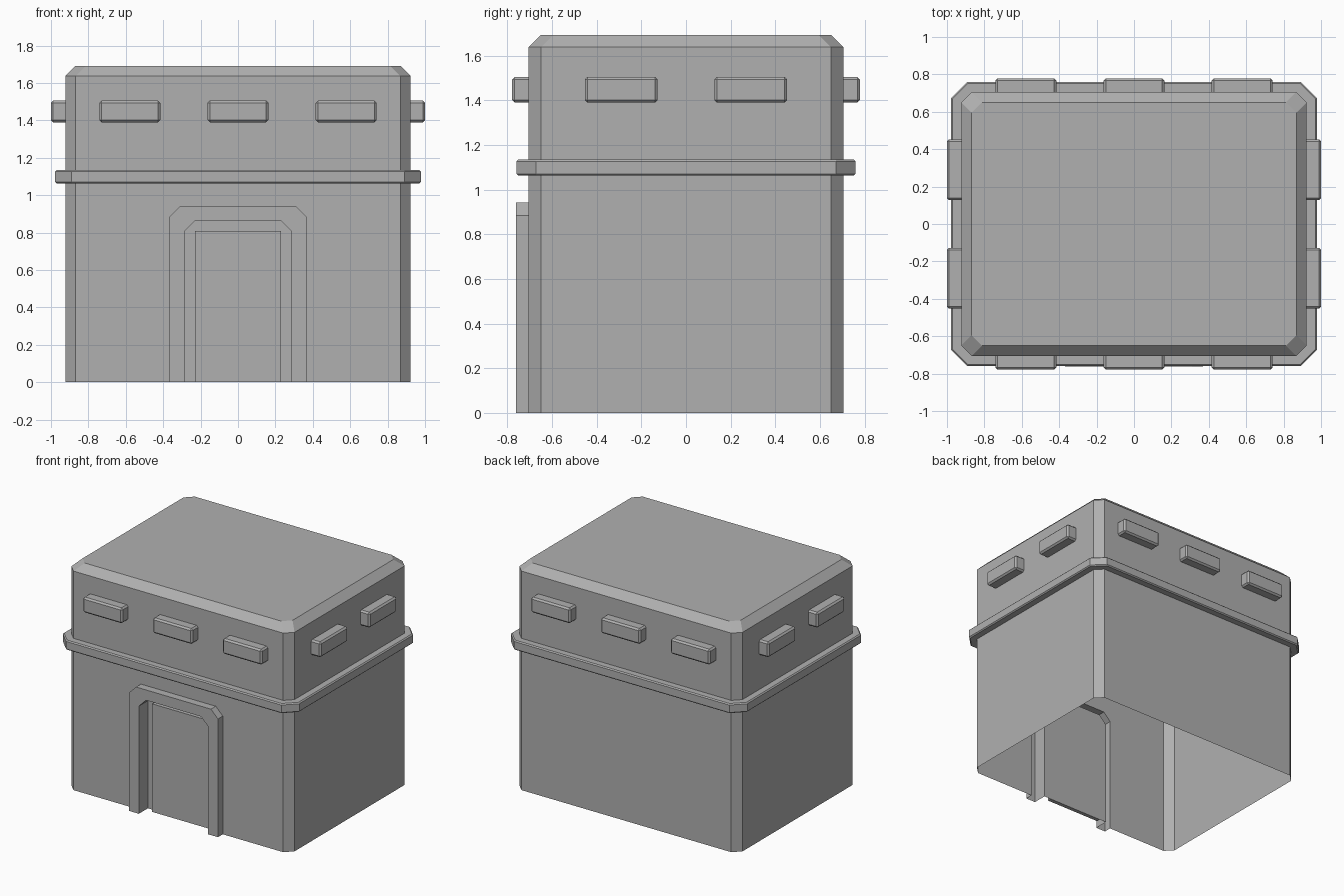
import bpy, bmesh
from math import sqrt

if "Cube" in bpy.data.objects:
    bpy.data.objects.remove(bpy.data.objects["Cube"])

HX, HY, C = 0.923, 0.705, 0.055     # half sizes of the walls and corner chamfer
FRAME_Y, RECESS_Y = -0.762, -0.655   # front of door frame, back of door recess

grey = bpy.data.materials.new("dark_grey")
grey.diffuse_color = (0.434, 0.434, 0.434, 1)
grey.use_nodes = True
grey.node_tree.nodes["Principled BSDF"].inputs["Base Color"].default_value = grey.diffuse_color


def finish(name, bm):
    bmesh.ops.remove_doubles(bm, verts=bm.verts[:], dist=1e-5)
    bmesh.ops.recalc_face_normals(bm, faces=bm.faces[:])
    me = bpy.data.meshes.new(name)
    bm.to_mesh(me)
    bm.free()
    me.materials.append(grey)
    ob = bpy.data.objects.new(name, me)
    bpy.context.collection.objects.link(ob)
    return ob


def octagon(bm, off, z, c=None):
    """Chamfered rectangle ring, offset outwards; edge 0 is the front."""
    x, y = HX + off, HY + off
    if c is None:
        c = C + off * (2 - sqrt(2))
    pts = [(-x + c, -y), (x - c, -y), (x, -y + c), (x, y - c),
           (x - c, y), (-x + c, y), (-x, y - c), (-x, -y + c)]
    return [bm.verts.new((px, py, z)) for px, py in pts]


def bridge(bm, a, b, closed=True, skip=()):
    n = len(a)
    for i in range(n if closed else n - 1):
        if i not in skip:
            j = (i + 1) % n
            bm.faces.new((a[i], a[j], b[j], b[i]))


def arch(bm, x, top, c, y):
    """Open door outline with clipped upper corners."""
    pts = [(-x, 0), (-x, top - c), (-x + c, top), (x - c, top), (x, top - c), (x, 0)]
    return [bm.verts.new((px, y, pz)) for px, pz in pts]


# Walls, belt ledge and roof as one shell, open underneath
bm = bmesh.new()
profile = [(0, 0), (0, 1.063), (0.047, 1.063), (0.055, 1.071), (0.055, 1.127),
           (0.047, 1.135), (0, 1.135), (0, 1.638)]
rings = [octagon(bm, off, z) for off, z in profile]
rings.append(octagon(bm, -0.055, 1.692, C))
for i in range(len(rings) - 1):
    bridge(bm, rings[i], rings[i + 1], skip=(0,) if i == 0 else ())
bm.faces.new(rings[-1])

# Front wall around the doorway, raised frame and recess
wall = arch(bm, 0.368, 0.942, 0.058, -HY)
outer = arch(bm, 0.368, 0.942, 0.058, FRAME_Y)
inner = arch(bm, 0.287, 0.865, 0.06, FRAME_Y)
back = arch(bm, 0.287, 0.865, 0.06, RECESS_Y)
bm.faces.new([rings[0][0]] + wall + [rings[0][1], rings[1][1], rings[1][0]])
bridge(bm, wall, outer, closed=False)
bridge(bm, outer, inner, closed=False)
bridge(bm, inner, back, closed=False)
bm.faces.new(back)
finish("building_shell", bm)


def box(name, lo, hi, open_axis=None, open_sign=0, bevel=0.0):
    """Box between two corners, with one hidden side left out."""
    bm = bmesh.new()
    bmesh.ops.create_cube(bm, size=1)
    for v in bm.verts:
        v.co = [lo[k] if v.co[k] < 0 else hi[k] for k in range(3)]
    bm.normal_update()
    if open_axis is not None:
        gone = [f for f in bm.faces if f.normal[open_axis] * open_sign > 0.9]
        bmesh.ops.delete(bm, geom=gone, context='FACES')
    ob = finish(name, bm)
    if bevel:
        mod = ob.modifiers.new("edge_bevel", 'BEVEL')
        mod.width, mod.segments = bevel, 1
    return ob


# Door slab standing in the recess
box("door", (-0.23, -0.685, 0), (0.23, RECESS_Y, 0.808), 1, 1)

# Raised window blocks on all four walls
Z0, Z1, W, DEPTH = 1.39, 1.505, 0.163, 0.077
for s in (-1, 1):
    ys = sorted((s * HY, s * (HY + DEPTH - 0.003)))
    for cx in (-0.578, 0, 0.578):
        box("window_front" if s < 0 else "window_back",
            (cx - W, ys[0], Z0), (cx + W, ys[1], Z1), 1, -s, 0.012)
    xs = sorted((s * HX, s * 1.0))
    for cy in (-0.29, 0.29):
        box("window_left" if s < 0 else "window_right",
            (xs[0], cy - W, Z0), (xs[1], cy + W, Z1), 0, -s, 0.012)
